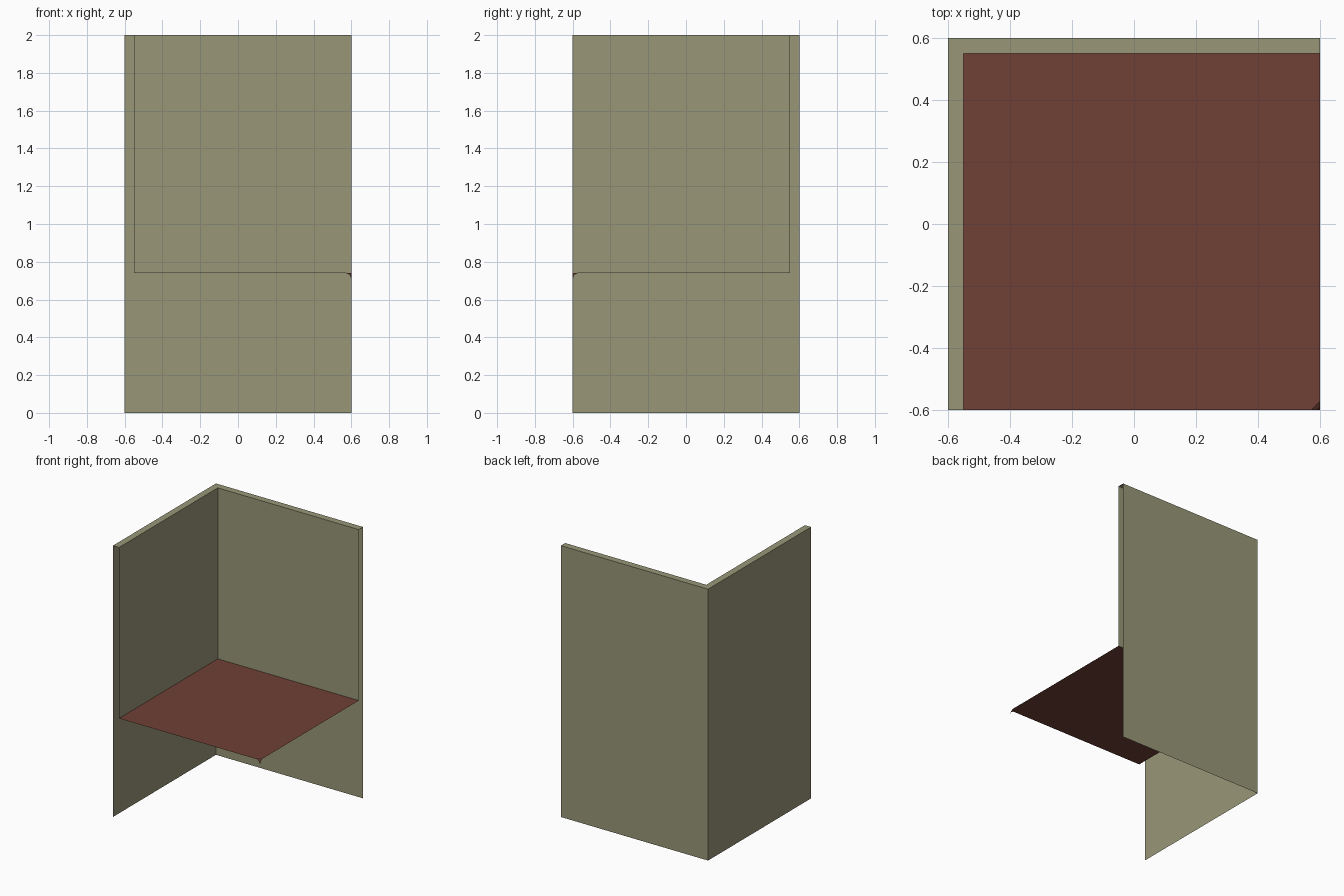
import bpy
import bmesh

cube = bpy.data.objects.get("Cube")
if cube:
    bpy.data.objects.remove(cube, do_unlink=True)

HALF = 0.6      # half width of the square footprint
INNER = 0.55    # position of the inner wall faces
FLOOR = 0.74    # floor height
TOP = 2.0       # wall height


def make_material(name, rgb):
    mat = bpy.data.materials.new(name)
    mat.use_nodes = True
    color = (*rgb, 1.0)
    mat.diffuse_color = color
    bsdf = mat.node_tree.nodes["Principled BSDF"]
    bsdf.inputs["Base Color"].default_value = color
    bsdf.inputs["Roughness"].default_value = 0.9
    return mat


def make_object(name, faces, mat):
    """Build a sheet object from a list of faces, each a list of points."""
    bm = bmesh.new()
    for points in faces:
        bm.faces.new([bm.verts.new(p) for p in points])
    bmesh.ops.remove_doubles(bm, verts=bm.verts, dist=0.0005)
    mesh = bpy.data.meshes.new(name)
    bm.to_mesh(mesh)
    bm.free()
    mesh.materials.append(mat)
    obj = bpy.data.objects.new(name, mesh)
    bpy.context.collection.objects.link(obj)
    return obj


def corner_path(offset):
    """L-shaped plan of a wall: front end, back corner, right end."""
    return [(-offset, -HALF), (-offset, offset), (HALF, offset)]


def wall_faces(path, low, high):
    return [[(*a, low), (*b, low), (*b, high), (*a, high)]
            for a, b in zip(path, path[1:])]


olive = make_material("olive plaster", (0.314, 0.309, 0.188))
brown = make_material("red brown floor", (0.162, 0.051, 0.036))

# Walls: full height outside, from the floor up inside, open at the ends
outer, inner = corner_path(HALF), corner_path(INNER)
outside = [face[::-1] for face in wall_faces(outer, 0, TOP)]
make_object("outer_walls", outside, olive)
make_object("inner_walls", wall_faces(inner, FLOOR, TOP), olive)

# Rim joining the two wall skins along the top
rim = [[(*outer[i], TOP), (*inner[i], TOP), (*inner[i + 1], TOP), (*outer[i + 1], TOP)]
       for i in range(2)]
make_object("wall_top_rim", rim, olive)

# Floor sheet with its free corner curled down to a small point
cut, bend = 0.027, 0.009
a = (HALF - cut, -HALF, FLOOR)
b = (HALF, cut - HALF, FLOOR)
c = (HALF - bend, -HALF, FLOOR - bend)
d = (HALF, bend - HALF, FLOOR - bend)
tip = (HALF, -HALF, FLOOR - 0.03)
make_object("floor", [
    [(-INNER, -HALF, FLOOR), a, b, (HALF, INNER, FLOOR), (-INNER, INNER, FLOOR)],
    [a, c, d, b],
    [c, tip, d],
], brown)
